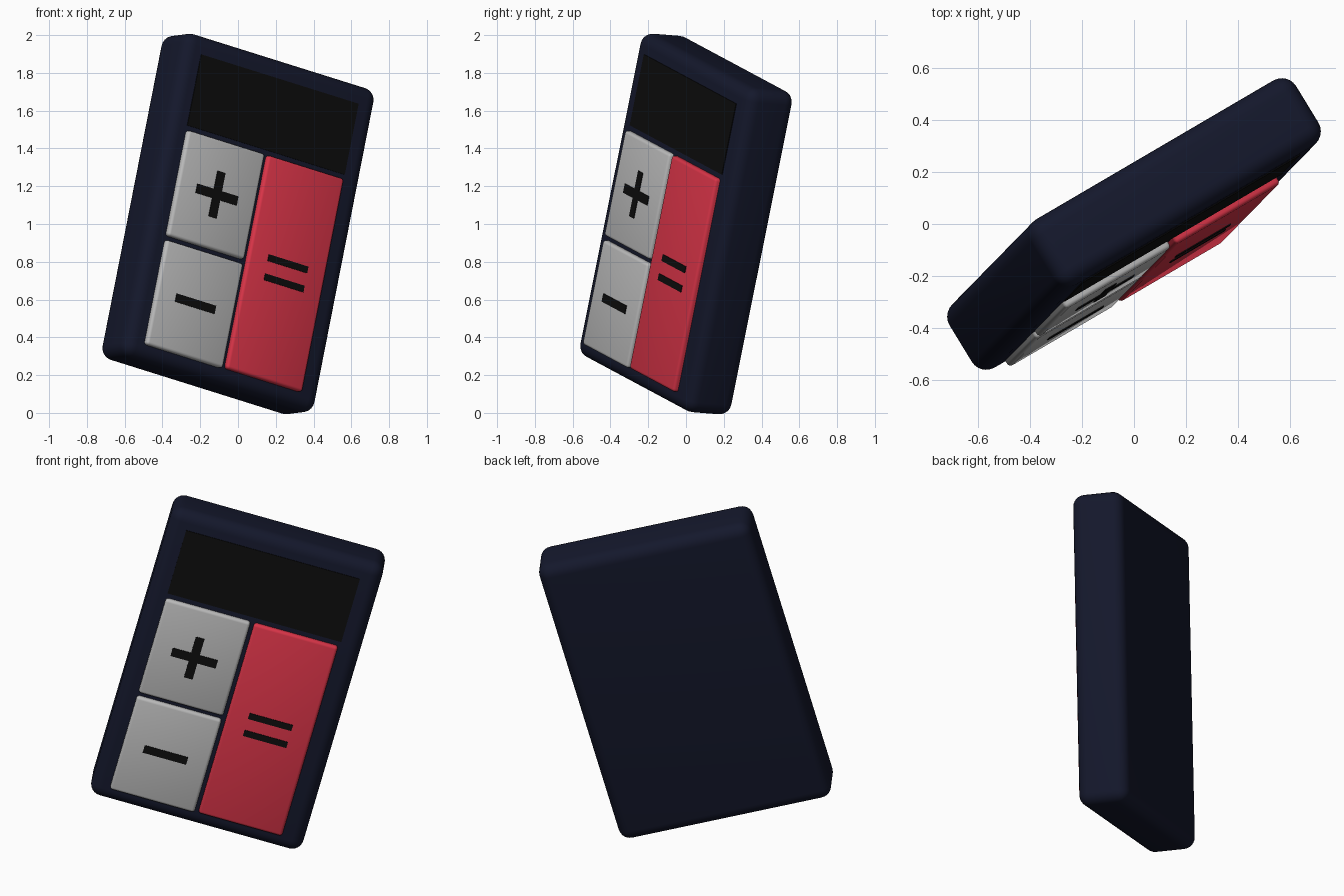
import bpy
from mathutils import Matrix, Vector

if "Cube" in bpy.data.objects:
    bpy.data.objects.remove(bpy.data.objects["Cube"])

# Tilted frame of the calculator: u = width, v = height, n = out of the front
v = Vector((0.189, 0.193, 0.963)).normalized()
u = Vector((0.835, 0.490, -0.250))
u = (u - v * u.dot(v)).normalized()
n = u.cross(v)
frame = Matrix((u, v, n)).transposed().to_4x4()
frame.translation = (0, 0, 1)


def material(name, rgb):
    m = bpy.data.materials.new(name)
    m.diffuse_color = (*rgb, 1)
    m.use_nodes = True
    m.node_tree.nodes["Principled BSDF"].inputs["Base Color"].default_value = m.diffuse_color
    return m


navy = material("navy", (0.007, 0.009, 0.025))
black = material("black", (0.004, 0.004, 0.004))
grey = material("light_grey", (0.5, 0.5, 0.5))
red = material("red", (0.7, 0.035, 0.065))


def slab(name, u0, u1, v0, v1, n0, n1, mat, bevel=0.0, segments=3):
    """Box given by its ranges in the tilted frame, with rounded edges."""
    bpy.ops.mesh.primitive_cube_add(size=1)
    ob = bpy.context.object
    ob.name = name
    size = Matrix.Diagonal((u1 - u0, v1 - v0, n1 - n0, 1))
    centre = Matrix.Translation(((u0 + u1) / 2, (v0 + v1) / 2, (n0 + n1) / 2))
    ob.data.transform(centre @ size)
    ob.data.materials.append(mat)
    if bevel:
        mod = ob.modifiers.new("round", 'BEVEL')
        mod.width = bevel
        mod.segments = segments
        bpy.ops.object.modifier_apply(modifier=mod.name)
        bpy.ops.object.shade_smooth_by_angle()
    ob.matrix_world = frame
    return ob


# Case and display panel
slab("case", -0.61, 0.61, -0.89, 0.89, -0.147, 0.147, navy, 0.065, 6)
slab("display", -0.505, 0.495, 0.395, 0.785, 0.10, 0.151, black)

# Buttons: name, ranges, colour
buttons = [
    ("plus_button", -0.505, -0.018, -0.212, 0.368, grey),
    ("minus_button", -0.505, -0.018, -0.810, -0.235, grey),
    ("equals_button", 0.003, 0.485, -0.805, 0.368, red),
]
TOP = 0.176
for name, u0, u1, v0, v1, mat in buttons:
    slab(name, u0, u1, v0, v1, 0.08, TOP, mat, 0.016)


# Bar symbols on the buttons
def bar(name, cu, cv, w, h):
    slab(name, cu - w / 2, cu + w / 2, cv - h / 2, cv + h / 2, TOP - 0.01, TOP + 0.004, black)


bar("plus_bar_across", -0.262, 0.078, 0.26, 0.05)
bar("plus_bar_upright", -0.262, 0.078, 0.05, 0.25)
bar("minus_bar", -0.262, -0.522, 0.25, 0.045)
for i, cv in enumerate((-0.165, -0.270)):
    bar(f"equals_bar_{i + 1}", 0.244, cv, 0.25, 0.036)
